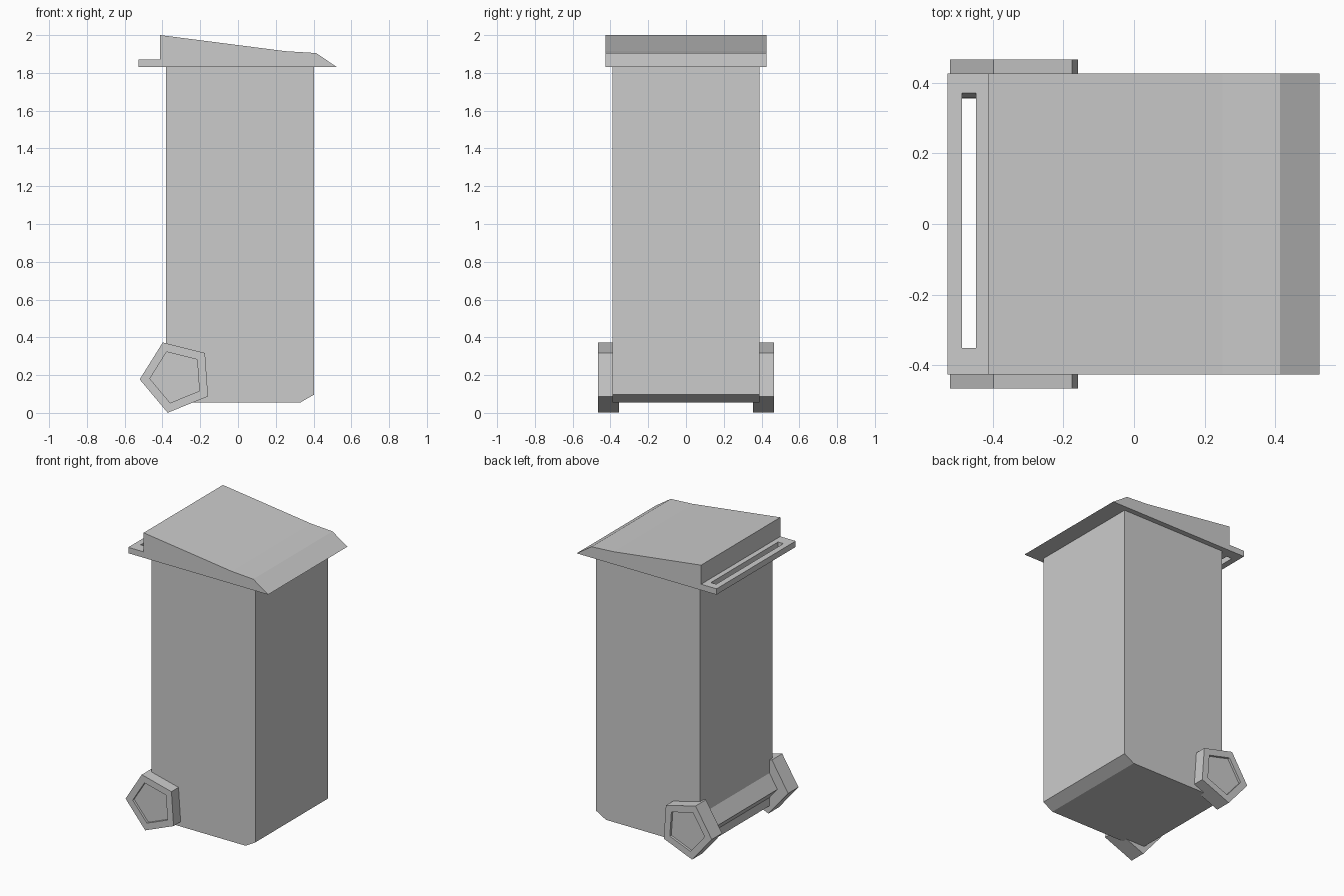
import bpy, bmesh
from math import cos, sin, radians

if "Cube" in bpy.data.objects:
    bpy.data.objects.remove(bpy.data.objects["Cube"])


def loft(name, rings):
    """Skin a list of equal-length point rings and cap both ends."""
    bm = bmesh.new()
    rows = [[bm.verts.new(p) for p in ring] for ring in rings]
    n = len(rows[0])
    for a, b in zip(rows, rows[1:]):
        for i in range(n):
            j = (i + 1) % n
            bm.faces.new((a[i], a[j], b[j], b[i]))
    bm.faces.new(rows[0])
    bm.faces.new(rows[-1])
    bmesh.ops.recalc_face_normals(bm, faces=bm.faces)
    mesh = bpy.data.meshes.new(name)
    bm.to_mesh(mesh)
    bm.free()
    obj = bpy.data.objects.new(name, mesh)
    bpy.context.collection.objects.link(obj)
    return obj


def prism(name, profile, half):
    """Extrude an x-z side profile across the width."""
    return loft(name, [[(x, y, z) for x, z in profile] for y in (-half, half)])


def pentagon(radius, y):
    """Five-sided ring around the wheel axis."""
    angles = [radians(40 + 72 * k) for k in range(5)]
    return [(-0.325 + radius * cos(a), y, 0.191 + radius * sin(a)) for a in angles]


# Bin body with the chamfered lower front edge
prism("bin_body", [(-0.38, 0.055), (0.33, 0.055), (0.403, 0.097),
                   (0.403, 1.835), (-0.38, 1.835)], 0.39)

# Lid with sloping top, front lip and rear handle ledge
lid = prism("lid", [(-0.528, 1.83), (0.525, 1.83), (0.413, 1.905), (0.25, 1.915),
                    (-0.412, 2.0), (-0.412, 1.87), (-0.528, 1.87)], 0.426)

# Handle slot cut through the ledge, one end slightly slanted
slot = [(-0.35, 1.81), (0.35, 1.81), (0.378, 1.89), (-0.352, 1.89)]
cutter = loft("handle_slot_cutter", [[(x, y, z) for y, z in slot] for x in (-0.487, -0.447)])
cutter.hide_render = True
cutter.hide_set(True)
cut = lid.modifiers.new("handle_slot", "BOOLEAN")
cut.operation = "DIFFERENCE"
cut.solver = "EXACT"
cut.object = cutter

# Five-sided wheels with a shallow hub recess, mirrored to the other side
wheels = loft("wheels", [pentagon(r, y) for r, y in
                         ((0.196, 0.355), (0.196, 0.466), (0.142, 0.466), (0.142, 0.45))])
mirror = wheels.modifiers.new("other_side", "MIRROR")
mirror.use_axis = (False, True, False)

# Axle joining the wheels
loft("axle", [pentagon(0.115, y) for y in (-0.36, 0.36)])
